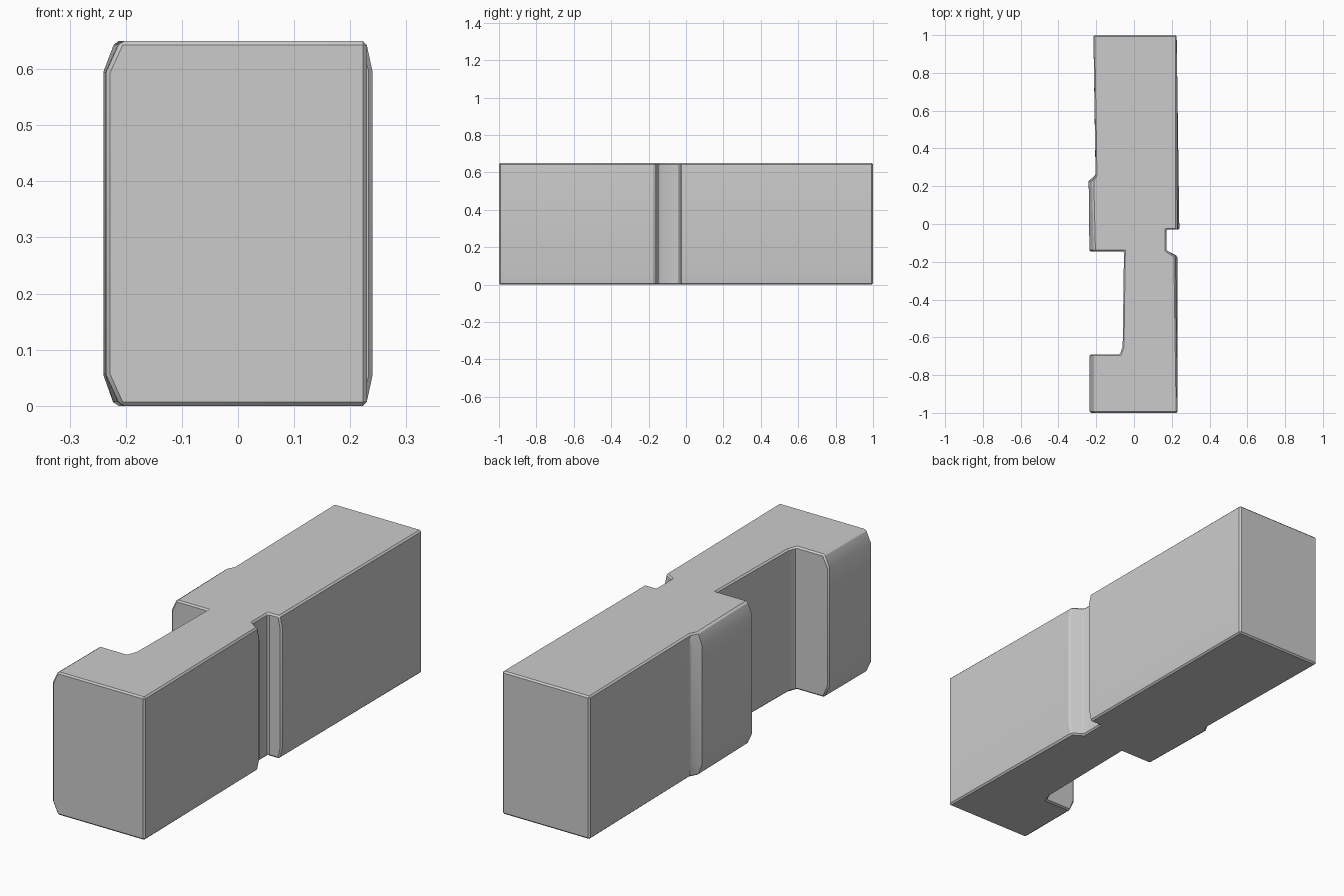
import bpy, bmesh, math

if "Cube" in bpy.data.objects:
    bpy.data.objects.remove(bpy.data.objects["Cube"])

HEIGHT = 0.65

# Plan outline, counter-clockwise: x, y, and how far the corner leans in at top and bottom
OUTLINE = [
    (-0.235, -1.0, 0.025), (0.23, -1.0, 0.0), (0.23, -0.17, 0.012),
    (0.172, -0.14, 0.0), (0.172, -0.03, 0.0), (0.24, -0.03, 0.012),
    (0.226, 1.0, 0.0), (-0.215, 1.0, 0.0), (-0.203, 0.26, 0.0),
    (-0.24, 0.228, 0.02), (-0.236, -0.145, 0.025), (-0.053, -0.145, 0.0),
    (-0.06, -0.65, 0.0), (-0.075, -0.69, 0.0), (-0.235, -0.69, 0.025),
]
# Levels: height, share of the lean
LEVELS = [(0.0, 1), (0.055, 0), (HEIGHT - 0.055, 0), (HEIGHT, 1)]


def build_block():
    bm = bmesh.new()
    rings = []
    for z, lean in LEVELS:
        rings.append([bm.verts.new((x - math.copysign(d, x) * lean, y, z))
                      for x, y, d in OUTLINE])
    n = len(OUTLINE)
    # Side walls
    for low, high in zip(rings, rings[1:]):
        for i in range(n):
            j = (i + 1) % n
            bm.faces.new((low[i], low[j], high[j], high[i]))
    # Flat top and bottom
    bm.faces.new(rings[-1])
    bm.faces.new(rings[0][::-1])
    bm.normal_update()
    # Narrow chamfer on the sharp edges
    sharp = [e for e in bm.edges if e.calc_face_angle(0) > math.radians(50)]
    bmesh.ops.bevel(bm, geom=sharp, offset=0.007, offset_type='OFFSET',
                    segments=1, affect='EDGES', clamp_overlap=True)
    bmesh.ops.recalc_face_normals(bm, faces=bm.faces)
    mesh = bpy.data.meshes.new("notched_block")
    bm.to_mesh(mesh)
    bm.free()
    return mesh


stone = bpy.data.materials.new("light grey")
stone.diffuse_color = (0.6, 0.6, 0.6, 1.0)
stone.use_nodes = True
stone.node_tree.nodes["Principled BSDF"].inputs["Base Color"].default_value = stone.diffuse_color

block = bpy.data.objects.new("notched_block", build_block())
block.data.materials.append(stone)
bpy.context.collection.objects.link(block)
bpy.context.view_layer.objects.active = block
block.select_set(True)
bpy.ops.object.shade_smooth_by_angle(angle=math.radians(30))
